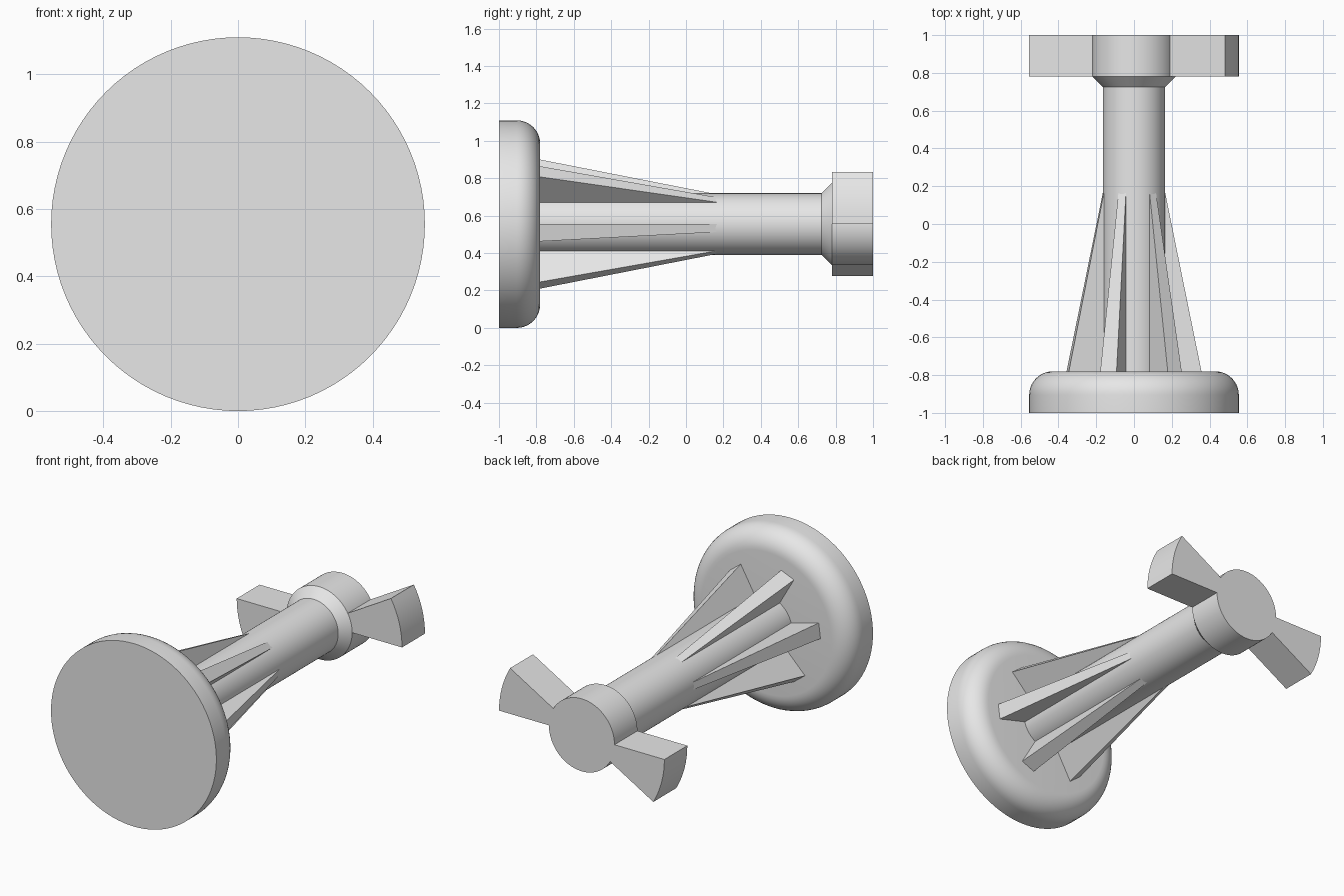
import bpy, bmesh
from math import sin, cos, radians, pi
from mathutils import Vector

AXIS_Z = 0.555   # height of the long axis, which runs along y

cube = bpy.data.objects.get("Cube")
if cube:
    bpy.data.objects.remove(cube, do_unlink=True)

grey = bpy.data.materials.new("plain grey")
grey.use_nodes = True
grey.diffuse_color = (0.8, 0.8, 0.8, 1)
grey.node_tree.nodes["Principled BSDF"].inputs["Base Color"].default_value = (0.8, 0.8, 0.8, 1)


def finish(name, bm):
    """Turn a bmesh into a smooth-shaded object with sharp edges kept."""
    bmesh.ops.remove_doubles(bm, verts=bm.verts, dist=1e-5)
    bmesh.ops.recalc_face_normals(bm, faces=bm.faces)
    mesh = bpy.data.meshes.new(name)
    bm.to_mesh(mesh)
    bm.free()
    mesh.materials.append(grey)
    obj = bpy.data.objects.new(name, mesh)
    obj.location.z = AXIS_Z
    bpy.context.collection.objects.link(obj)
    bpy.ops.object.select_all(action='DESELECT')
    obj.select_set(True)
    bpy.context.view_layer.objects.active = obj
    bpy.ops.object.shade_smooth_by_angle(angle=radians(25))
    return obj


def lathe(name, profile, steps=96):
    """Spin (radius, y) points around the long axis."""
    bm = bmesh.new()
    verts = [bm.verts.new((r, y, 0)) for r, y in profile]
    edges = [bm.edges.new(pair) for pair in zip(verts, verts[1:])]
    bmesh.ops.spin(bm, geom=verts + edges, cent=(0, 0, 0), axis=(0, 1, 0),
                   angle=2 * pi, steps=steps)
    return finish(name, bm)


def sector(name, start, sweep, y0, y1, r_in, r_out0, r_out1, steps):
    """Radial wedge around the axis whose outer radius may taper along y."""
    bm = bmesh.new()
    rings = []
    for y, r_out in ((y0, r_out0), (y1, r_out1)):
        angles = [radians(start + sweep * i / steps) for i in range(steps + 1)]
        ring = [(r_out, a) for a in angles] + [(r_in, a) for a in reversed(angles)]
        rings.append([bm.verts.new(Vector((r * cos(a), y, r * sin(a)))) for r, a in ring])
    near, far = rings
    count = len(near)
    bm.faces.new(near)
    bm.faces.new(far)
    for i in range(count):
        j = (i + 1) % count
        bm.faces.new((near[i], near[j], far[j], far[i]))
    return finish(name, bm)


# Round head with a filleted rear rim
R, FILLET, BACK = 0.555, 0.125, -0.78
rim = [(R - FILLET + FILLET * cos(t), BACK - FILLET + FILLET * sin(t))
       for t in (pi / 2 * i / 10 for i in range(11))]
lathe("round_head", [(0, -1), (R, -1)] + rim + [(0, BACK)])

# Shaft, and the collar with its chamfered shoulder
lathe("shaft", [(0, BACK), (0.165, BACK), (0.165, 0.725), (0, 0.725)])
lathe("collar", [(0, 0.725), (0.165, 0.725), (0.22, 0.78), (0.22, 1), (0, 1)])

# Two opposite locking wings on the collar
for side, start in (("left", 0), ("right", 180)):
    sector(side + "_wing", start, 30, 0.78, 1, 0.215, R, R, 8)

# Six tapered ribs bracing the shaft against the head
for i in range(6):
    sector(f"rib_{i + 1}", 45 + 60 * i, 15, BACK, 0.165, 0.12, 0.357, 0.165, 1)
